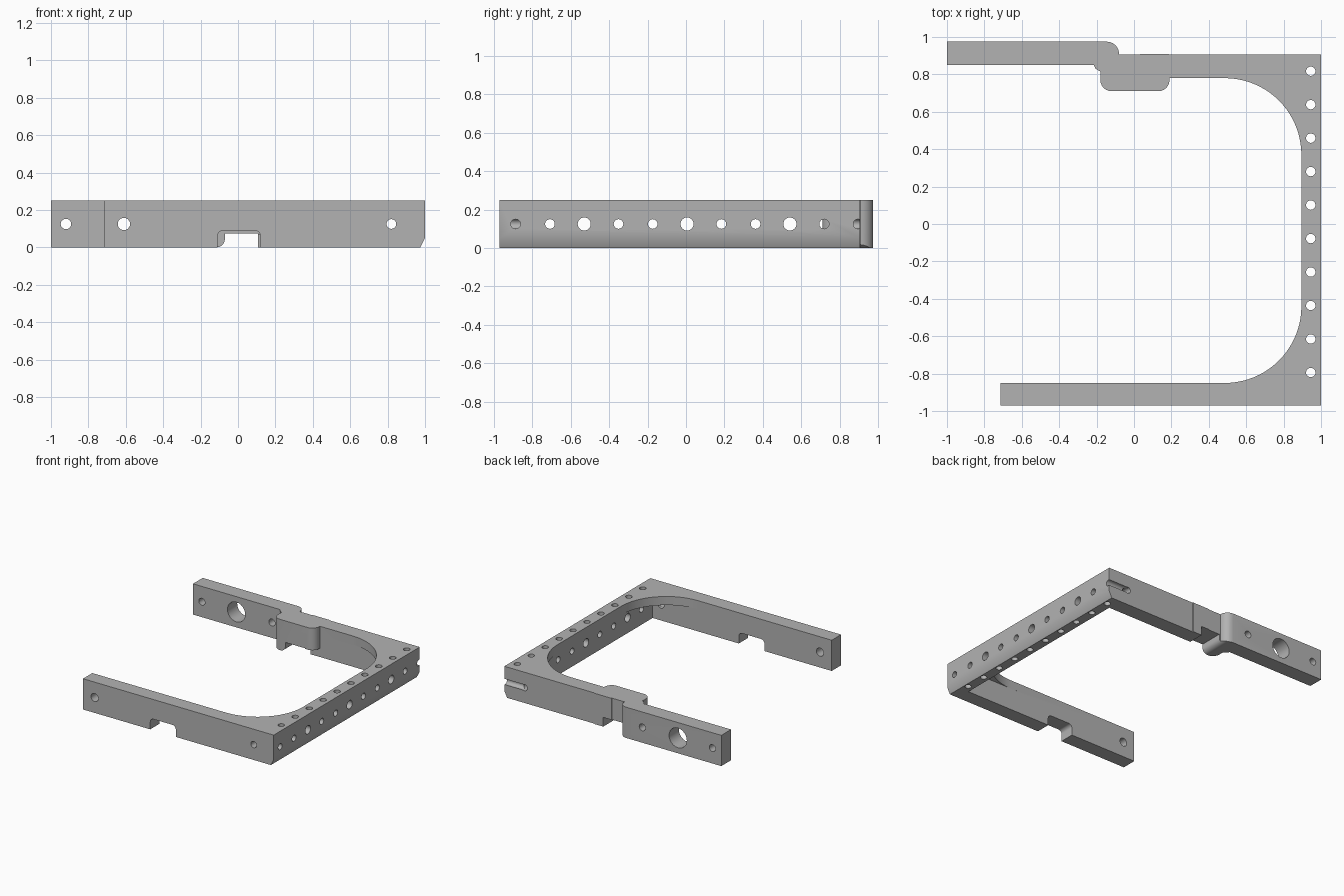
import bpy, bmesh, math
from mathutils import Matrix, Vector

old = bpy.data.objects.get("Cube")
if old:
    bpy.data.objects.remove(old, do_unlink=True)

HEIGHT = 0.25
MID = 0.125

grey = bpy.data.materials.new("plain grey metal")
grey.use_nodes = True
colour = (0.45, 0.45, 0.45, 1)
grey.diffuse_color = colour
grey.node_tree.nodes["Principled BSDF"].inputs["Base Color"].default_value = colour


def to_object(name, bm):
    bmesh.ops.recalc_face_normals(bm, faces=bm.faces[:])
    mesh = bpy.data.meshes.new(name)
    bm.to_mesh(mesh)
    bm.free()
    mesh.materials.append(grey)
    ob = bpy.data.objects.new(name, mesh)
    bpy.context.collection.objects.link(ob)
    return ob


def prism(name, points, axis, low, high):
    """Extrude a flat outline along z (x, y points) or y (x, z points)."""
    bm = bmesh.new()
    place = (lambda p: (p[0], p[1], low)) if axis == 'Z' else (lambda p: (p[0], low, p[1]))
    face = bm.faces.new([bm.verts.new(place(p)) for p in points])
    new = bmesh.ops.extrude_face_region(bm, geom=[face])["geom"]
    step = Vector((0, 0, high - low)) if axis == 'Z' else Vector((0, high - low, 0))
    bmesh.ops.translate(bm, vec=step, verts=[v for v in new if isinstance(v, bmesh.types.BMVert)])
    return to_object(name, bm)


def box(x0, x1, y0, y1, z0, z1):
    return prism("cutter", [(x0, y0), (x1, y0), (x1, y1), (x0, y1)], 'Z', z0, z1)


def drill(centre, axis, radius, length):
    bm = bmesh.new()
    turn = {'X': Matrix.Rotation(math.pi / 2, 4, 'Y'),
            'Y': Matrix.Rotation(math.pi / 2, 4, 'X'),
            'Z': Matrix.Identity(4)}[axis]
    bmesh.ops.create_cone(bm, cap_ends=True, segments=24, radius1=radius, radius2=radius,
                          depth=length, matrix=Matrix.Translation(centre) @ turn)
    return to_object("cutter", bm)


def arc(cx, cy, r, start, end, steps=6):
    return [(cx + r * math.cos(math.radians(start + (end - start) * i / steps)),
             cy + r * math.sin(math.radians(start + (end - start) * i / steps)))
            for i in range(steps + 1)]


# Frame outline: front arm, spine, stepped back arm with a rounded pad
outline = [(-0.715, -0.97), (1, -0.97), (1, 0.905), (0.19, 0.905), (0.185, 0.91), (0.035, 0.91),
           (0.03, 0.905)]
outline += [(-0.08, 0.905)] + arc(-0.145, 0.91, 0.065, 0, 90) + [(-1, 0.975), (-1, 0.85)]
outline += [(-0.215, 0.85), (-0.205, 0.83), (-0.18, 0.815)]
outline += arc(-0.12, 0.77, 0.06, 180, 270) + arc(0.13, 0.77, 0.06, 270, 360)
outline += [(0.19, 0.78)]
outline += arc(0.485, 0.37, 0.41, 90, 0, 20) + arc(0.485, -0.44, 0.41, 0, -90, 20)
outline += [(-0.715, -0.85)]
frame = prism("bracket_frame", outline, 'Z', 0, HEIGHT)

cutters = []

# Recess beneath the corner webs
cutters.append(box(0.3, 0.8952, -0.8502, 0.7802, -0.1, 0.18))

# Notches under both arms, and the raised underside of the pad
front_notch = ([(-0.11, -0.1)] + arc(-0.08, 0.06, 0.03, 180, 90)
               + arc(0.09, 0.06, 0.03, 90, 0) + [(0.12, -0.1)])
cutters.append(prism("cutter", front_notch, 'Y', -1.1, -0.7))
back_notch = ([(-0.115, -0.1), (-0.115, 0)] + arc(-0.115, 0.045, 0.045, -90, 0)
              + [(-0.07, 0.075), (0.107, 0.075), (0.107, -0.1)])
cutters.append(prism("cutter", back_notch, 'Y', 0.6, 1.1))
cutters.append(box(0.05, 0.25, 0.6, 0.7795, -0.1, 0.07))

# Bevel along the lower outside edge of the spine
cutters.append(prism("cutter", [(0.975, 0), (0.925, -0.1), (1.1, -0.1), (1.1, 0.25)], 'Y', -1.2, 1.2))

# Vertical holes down the spine
for i in range(10):
    cutters.append(drill((0.945, 0.817 - i * 0.179, MID), 'Z', 0.025, 0.6))

# Sideways holes through the spine, every third one larger
for i in range(10):
    radius = 0.034 if i in (2, 5, 8) else 0.025
    cutters.append(drill((0.95, -0.887 + i * 0.1785, MID), 'X', radius, 0.28))
# Open groove on the outside of the back corner
cutters.append(drill((0.95, 0.896, MID), 'X', 0.025, 0.28))

# Cross holes in the arms
for x, y, radius in [(-0.61, -0.91, 0.033), (0.82, -0.91, 0.026), (0.82, 0.85, 0.026),
                     (-0.92, 0.91, 0.028), (-0.61, 0.91, 0.08), (-0.29, 0.91, 0.028)]:
    cutters.append(drill((x, y, MID), 'Y', radius, 0.4))

# Cut everything out of the frame
bpy.context.view_layer.objects.active = frame
for cutter in cutters:
    mod = frame.modifiers.new("cut", 'BOOLEAN')
    mod.operation = 'DIFFERENCE'
    mod.solver = 'EXACT'
    mod.object = cutter
    bpy.ops.object.modifier_apply(modifier=mod.name)
    bpy.data.objects.remove(cutter, do_unlink=True)

# Smooth curved walls, crisp edges
bpy.ops.object.select_all(action='DESELECT')
frame.select_set(True)
bpy.ops.object.shade_smooth_by_angle(angle=math.radians(30))
